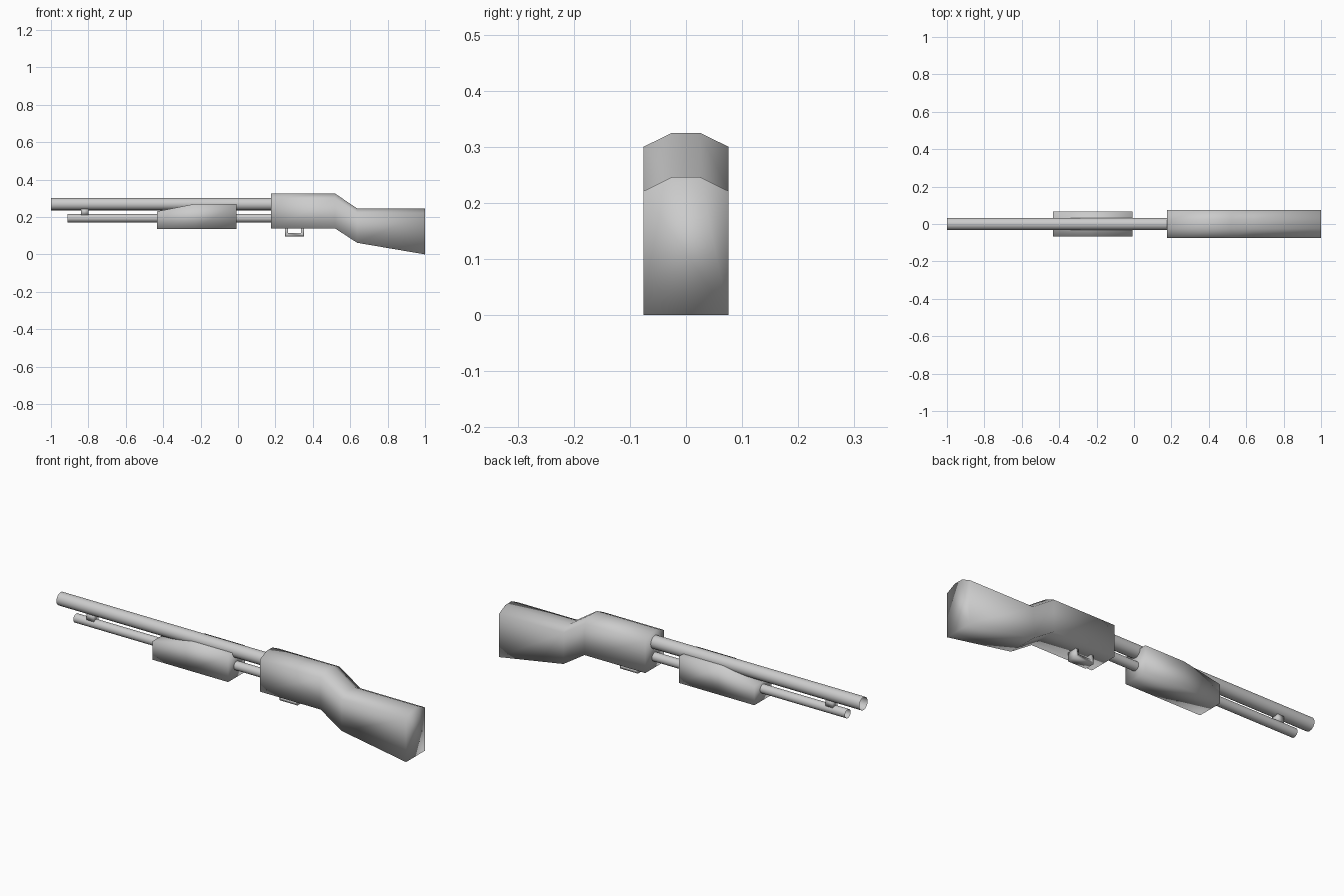
import bpy, bmesh, math

if "Cube" in bpy.data.objects:
    bpy.data.objects.remove(bpy.data.objects["Cube"])

def make(name, verts, faces):
    """Create a fully smooth-shaded mesh with consistent outward normals."""
    me = bpy.data.meshes.new(name)
    me.from_pydata(verts, [], faces)
    bm = bmesh.new()
    bm.from_mesh(me)
    bmesh.ops.recalc_face_normals(bm, faces=bm.faces)
    for f in bm.faces:
        f.smooth = True
    bm.to_mesh(me)
    bm.free()
    ob = bpy.data.objects.new(name, me)
    bpy.context.collection.objects.link(ob)
    return ob

def loft(name, stations, caps=True):
    """Bridge (x, [(y, z), ...]) cross-sections along x."""
    n = len(stations[0][1])
    verts = [(x, y, z) for x, ring in stations for y, z in ring]
    faces = []
    for s in range(len(stations) - 1):
        a, b = s * n, (s + 1) * n
        faces += [(a + i, b + i, b + (i + 1) % n, a + (i + 1) % n) for i in range(n)]
    if caps:
        last = (len(stations) - 1) * n
        faces += [tuple(range(n)), tuple(last + i for i in reversed(range(n)))]
    return make(name, verts, faces)

def tube(name, x0, x1, z, r, n=16):
    angles = [2 * math.pi * i / n for i in range(n)]
    ring = [(r * math.sin(a), z + r * math.cos(a)) for a in angles]
    return loft(name, [(x0, ring), (x1, ring)], caps=False)

def chamfered(bottom, top, w=0.076, flat=0.025, drop=0.025):
    return [(w, bottom), (-w, bottom), (-w, top - drop), (-flat, top),
            (flat, top), (w, top - drop)]

def box_ring(bottom, top, w):
    return [(w, bottom), (-w, bottom), (-w, top), (w, top)]

# Receiver flowing into the shoulder stock
loft("receiver_and_stock", [
    (0.176, chamfered(0.139, 0.325)),
    (0.519, chamfered(0.139, 0.325)),
    (0.637, chamfered(0.062, 0.246)),
    (1.0, chamfered(0.0, 0.246)),
])

# Open barrel and the magazine tube below it
tube("barrel", -1.0, 0.2, 0.269, 0.033)
tube("magazine_tube", -0.912, 0.2, 0.194, 0.0225)

# Sliding fore grip with tapered front
loft("fore_grip", [
    (-0.433, box_ring(0.135, 0.23, 0.068)),
    (-0.23, box_ring(0.135, 0.27, 0.068)),
    (-0.008, box_ring(0.135, 0.27, 0.068)),
])

# Bracket joining the two tubes
loft("tube_bracket", [(x, box_ring(0.21, 0.245, 0.018)) for x in (-0.84, -0.80)])

# Trigger guard: a U-shaped strip under the receiver
profile = [(0.252, 0.145), (0.252, 0.097), (0.354, 0.097), (0.354, 0.145),
           (0.338, 0.145), (0.338, 0.115), (0.268, 0.115), (0.268, 0.145)]
n = len(profile)
verts = [(x, y, z) for y in (-0.027, 0.027) for x, z in profile]
faces = [(i, i + n, (i + 1) % n + n, (i + 1) % n) for i in range(n)]
faces += [tuple(range(n)), tuple(reversed(range(n, 2 * n)))]
make("trigger_guard", verts, faces)
